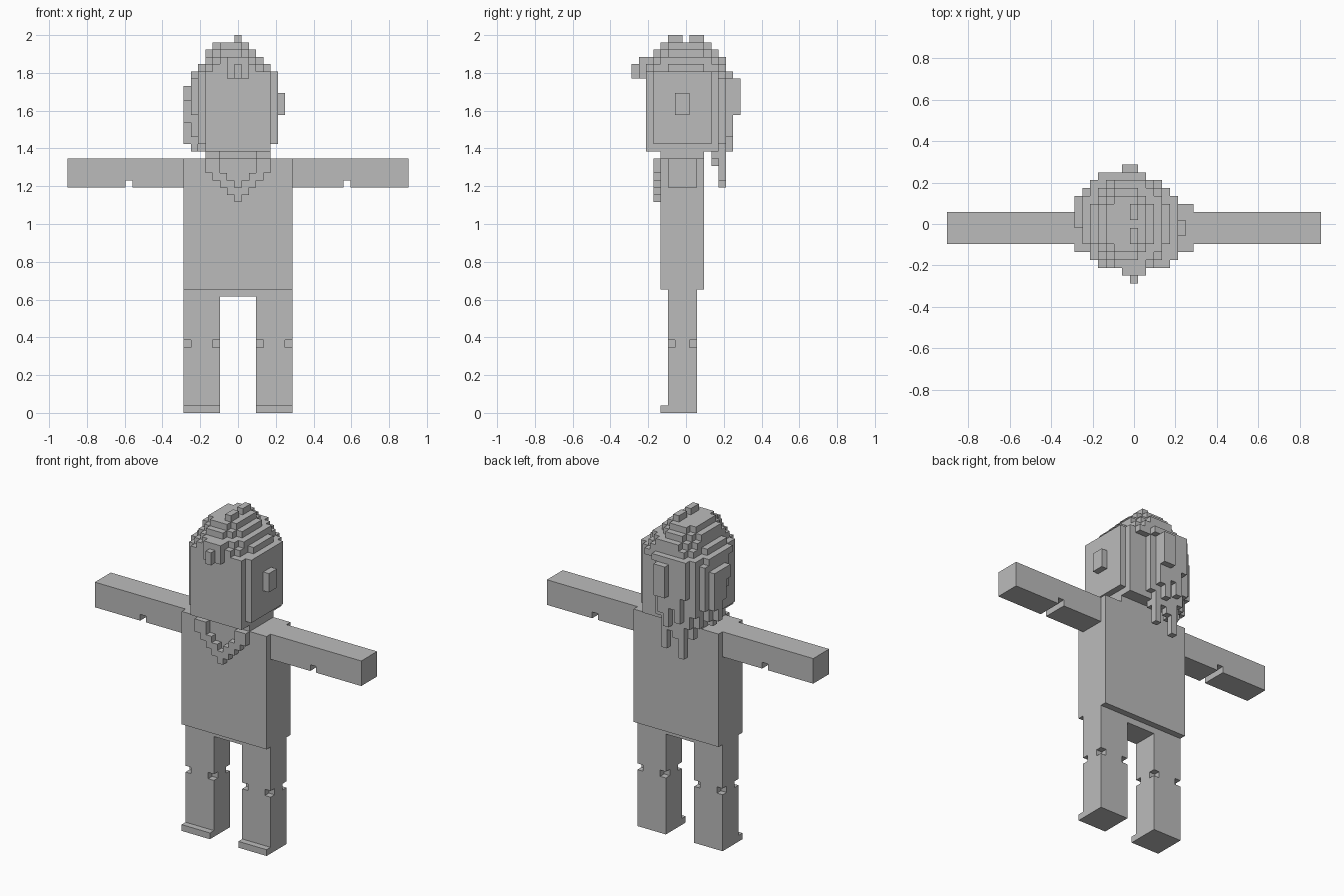
import bpy, bmesh, math

if "Cube" in bpy.data.objects:
    bpy.data.objects.remove(bpy.data.objects["Cube"])

V = 2 / 52  # edge of one cube

grey = bpy.data.materials.new("plain_grey")
grey.diffuse_color = (0.5, 0.5, 0.5, 1)
grey.use_nodes = True
grey.node_tree.nodes["Principled BSDF"].inputs["Base Color"].default_value = grey.diffuse_color


def block(x, y, z):
    """Cells of a box; x and y are inclusive cell ranges, z is bottom and top."""
    return {(i, j, k) for i in range(x[0], x[1] + 1)
            for j in range(y[0], y[1] + 1) for k in range(z[0], z[1])}


def oval(x, y, z, power=2.4):
    """Rounded layer of cells inside the given ranges."""
    cx, cy = (x[0] + x[1]) / 2, (y[0] + y[1]) / 2
    rx, ry = (x[1] - x[0] + 1) / 2, (y[1] - y[0] + 1) / 2
    return {c for c in block(x, y, z)
            if abs((c[0] - cx) / rx) ** power + abs((c[1] - cy) / ry) ** power <= 1.0}


def mirror(cells):
    return {(-i, j, k) for i, j, k in cells}


def build(name, cells):
    """Skin a set of cells and merge the flat areas."""
    bm = bmesh.new()
    verts = {}

    def vert(p):
        if p not in verts:
            verts[p] = bm.verts.new(((p[0] - .5) * V, (p[1] - .5) * V, p[2] * V))
        return verts[p]

    for c in sorted(cells):
        for axis in range(3):
            for side in (0, 1):
                n = list(c)
                n[axis] += 2 * side - 1
                if tuple(n) in cells:
                    continue
                a, b = (axis + 1) % 3, (axis + 2) % 3
                ring = []
                for u, w in ((0, 0), (1, 0), (1, 1), (0, 1)):
                    p = list(c)
                    p[axis] += side
                    p[a] += u
                    p[b] += w
                    ring.append(vert(tuple(p)))
                bm.faces.new(ring if side else ring[::-1])
    bmesh.ops.dissolve_limit(bm, angle_limit=math.radians(1),
                             verts=bm.verts[:], edges=bm.edges[:])
    bmesh.ops.triangulate(bm, faces=[f for f in bm.faces if len(f.verts) > 4])
    me = bpy.data.meshes.new(name)
    bm.to_mesh(me)
    bm.free()
    me.materials.append(grey)
    bpy.context.collection.objects.link(bpy.data.objects.new(name, me))


# Torso and hips
build("torso", block((-7, 7), (-3, 2), (17, 35)))
build("hips", block((-2, 2), (-2, 1), (16, 17)))

# Legs with notched knee corners and a toe step
leg = block((3, 7), (-2, 1), (0, 17)) | block((3, 7), (-3, -3), (0, 1))
leg -= {(i, j, 9) for i in (3, 7) for j in (-2, 1)}
build("right_leg", leg)
build("left_leg", mirror(leg))

# Arms with an elbow notch underneath
arm = block((8, 23), (-2, 1), (31, 35)) - block((15, 15), (-2, 1), (31, 32))
build("right_arm", arm)
build("left_arm", mirror(arm))

# Neck, pointed collar and shoulder straps
build("neck", block((-2, 2), (-2, 2), (35, 36)))
collar = set()
for row, reach in enumerate((0, 1, 2, 3, 4, 4)):
    collar |= {(i, -4, 29 + row) for i in range(-reach, reach + 1)
               if abs(i) >= reach - 1}
strap = block((3, 4), (-3, 2), (35, 36))
build("collar", collar | strap | mirror(strap))

# Head and ears
head = block((-4, 4), (-5, 4), (36, 47)) | block((-5, 5), (-4, 3), (37, 47))
build("head", head)
ear = block((6, 6), (-1, 0), (41, 44))
build("right_ear", ear)
build("left_ear", mirror(ear))

# Hair: stepped crown
hair = (oval((-6, 4), (-5, 6), (46, 47)) | oval((-5, 4), (-5, 5), (47, 48))
        | oval((-4, 3), (-5, 5), (48, 49)) | oval((-4, 2), (-4, 4), (49, 50))
        | oval((-3, 1), (-3, 3), (50, 51))
        | block((0, 0), (-2, -1), (51, 52)) | block((0, 0), (1, 2), (51, 52)))
# Fringe tuft
hair |= block((-1, 1), (-6, -6), (46, 49)) | block((0, 0), (-7, -7), (46, 48))
# Back strands: each column hangs to its own length
for x, z in zip(range(-5, 2), (38, 36, 31, 34, 35, 32, 37)):
    hair |= block((x, x), (5, 5), (z, 47))
for x, z in zip(range(-4, 1), (41, 37, 39, 36, 38)):
    hair |= block((x, x), (6, 6), (z, 47))
hair |= block((-1, 0), (7, 7), (41, 46))
for x, z in ((-5, 36), (-4, 34), (-3, 34), (0, 35)):
    hair |= block((x, x), (4, 4), (z, 46))
# Left side strands
for y, z in zip(range(-1, 5), (44, 41, 38, 36, 37, 39)):
    hair |= block((-6, -6), (y, y), (z, 46))
for y, z in zip(range(0, 4), (43, 40, 37, 39)):
    hair |= block((-7, -7), (y, y), (z, 45))
build("hair", hair - head)
